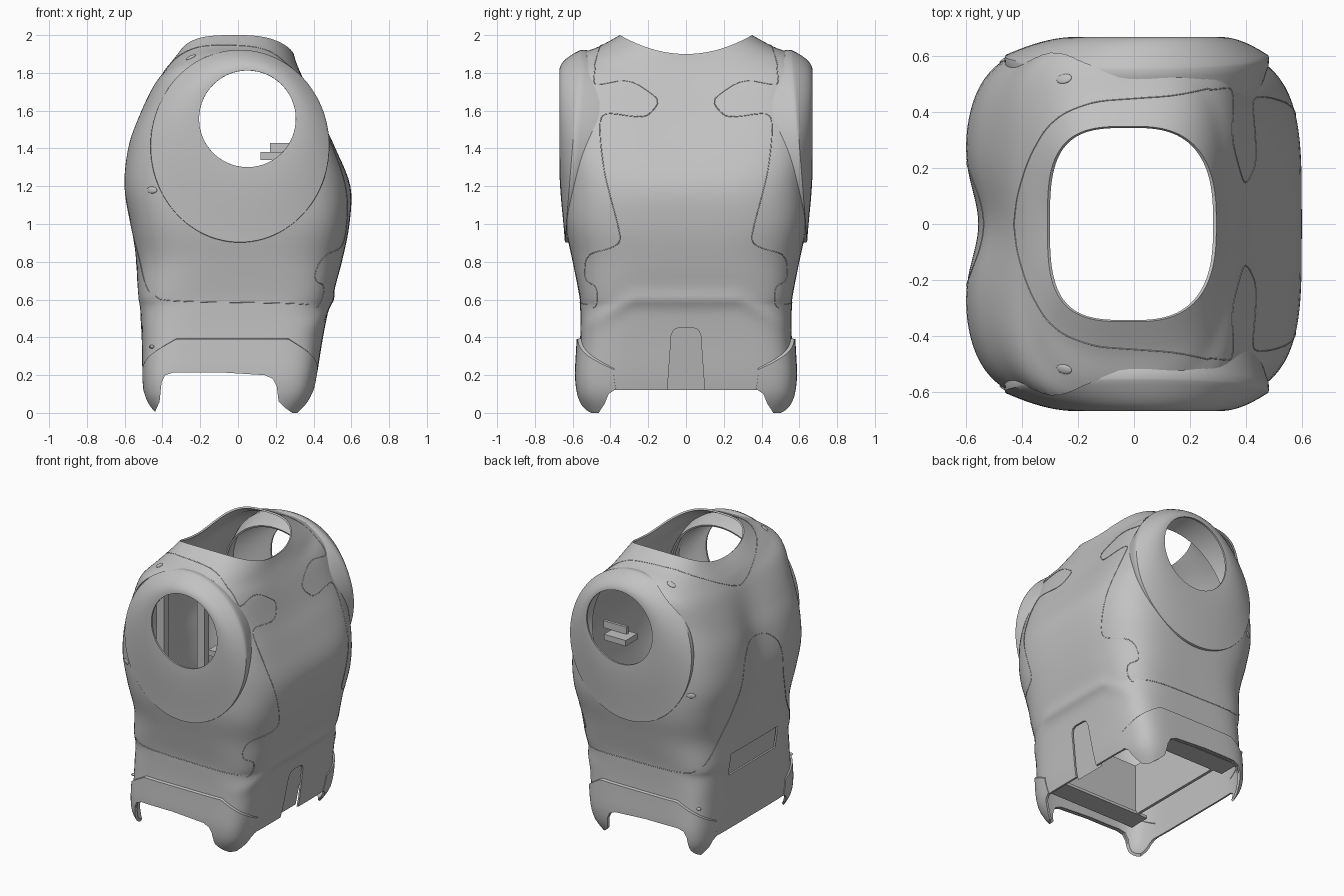
import bpy, bmesh, math
from math import sin, cos, pi
from mathutils import Vector, Matrix
from mathutils.bvhtree import BVHTree

cube = bpy.data.objects.get("Cube")
if cube:
    bpy.data.objects.remove(cube, do_unlink=True)

GREY = bpy.data.materials.new("shell grey")
GREY.use_nodes = True
GREY.diffuse_color = (.54, .54, .54, 1)
GREY.node_tree.nodes["Principled BSDF"].inputs["Base Color"].default_value = (.54, .54, .54, 1)


def add_mesh(name, verts, faces, fix=False):
    me = bpy.data.meshes.new(name)
    me.from_pydata(verts, [], faces)
    if fix:
        bm = bmesh.new()
        bm.from_mesh(me)
        bmesh.ops.recalc_face_normals(bm, faces=bm.faces)
        bm.to_mesh(me)
        bm.free()
    me.materials.append(GREY)
    ob = bpy.data.objects.new(name, me)
    bpy.context.collection.objects.link(ob)
    return ob


def grid(rows, closed):
    n = len(rows[0])
    verts = [p for r in rows for p in r]
    faces = []
    for i in range(len(rows) - 1):
        for j in range(n if closed else n - 1):
            k = (j + 1) % n
            faces.append((i * n + j, i * n + k, (i + 1) * n + k, (i + 1) * n + j))
    return verts, faces


def prism(name, poly, axis, lo, hi):
    n = len(poly)
    verts = [(u, d, v) if axis == "y" else (d, u, v) for d in (lo, hi) for u, v in poly]
    faces = [tuple(range(n)), tuple(range(2 * n - 1, n - 1, -1))]
    faces += [(i, (i + 1) % n, n + (i + 1) % n, n + i) for i in range(n)]
    return add_mesh(name, verts, faces, fix=True)


def box(name, x, y, z):
    return prism(name, [(x[0], z[0]), (x[1], z[0]), (x[1], z[1]), (x[0], z[1])], "y", *y)


def finish(ob, mirror=False, thick=0.012, cutters=()):
    """Mirror front to back, thicken, cut, then smooth with sharp edges."""
    if mirror:
        ob.modifiers.new("mirror", "MIRROR").use_axis = (False, True, False)
    mod = ob.modifiers.new("wall", "SOLIDIFY")
    mod.thickness, mod.offset = thick, -1
    for c in cutters:
        mod = ob.modifiers.new("cut", "BOOLEAN")
        mod.operation, mod.solver, mod.object = "DIFFERENCE", "EXACT", c
        c.hide_render = True
    bpy.ops.object.select_all(action="DESELECT")
    ob.select_set(True)
    bpy.context.view_layer.objects.active = ob
    for mod in list(ob.modifiers):
        bpy.ops.object.modifier_apply(modifier=mod.name)
    bpy.ops.object.shade_smooth_by_angle(angle=math.radians(35))


# Torso rings: height, lift at front and back, -x, +x, half depth, +x and -x squareness
RINGS = [
    (0, 0, -.455, .335, .535, 7, 7), (.12, 0, -.5, .4, .57, 7, 7),
    (.4, 0, -.51, .45, .56, 6, 6), (.55, 0, -.52, .48, .56, 5, 5),
    (.62, 0, -.53, .5, .565, 5, 5), (.8, 0, -.54, .55, .6, 4, 4),
    (1, 0, -.575, .59, .64, 4, 4), (1.2, 0, -.61, .595, .65, 4, 4),
    (1.4, .03, -.59, .515, .65, 5, 3.8), (1.55, .09, -.535, .44, .65, 4.5, 3.5),
    (1.7, .11, -.46, .375, .65, 4, 3.5), (1.79, .1, -.4, .335, .58, 3, 3),
    (1.85, .09, -.355, .31, .46, 3, 3), (1.9, .1, -.31, .295, .35, 2.7, 3.3)]
LAST = len(RINGS) - 1


def ring(t):
    i = min(int(t), LAST - 1)
    f = t - i
    p = [RINGS[min(max(i + k, 0), LAST)] for k in (-1, 0, 1, 2)]
    return [b + f / 2 * (c - a + f * (2 * a - 5 * b + 4 * c - d + f * (3 * (b - c) + d - a)))
            for a, b, c, d in zip(*p)]


def surf(t, phi):
    z, lift, xl, xr, yh, nr, nl = ring(t)
    cx, a = (xl + xr) / 2, (xr - xl) / 2
    c, s = cos(phi), sin(phi)
    n = nr if c > 0 else nl
    r = (abs(c / a) ** n + abs(s / yh) ** n) ** (-1 / n)
    x, y = cx + r * c, r * s
    if c < 0 and .8 < z < 1.8:      # spine hollow
        x += .055 * math.exp(-(y / .17) ** 2) * sin(pi * (z - .8))
    if c > 0:                       # hip ridge, dropping towards the corners
        ridge = .6 - .55 * max(0, abs(y) - .28)
        x += .014 * c * math.exp(-((z - ridge) / .04) ** 2)
    return (x, y, z + lift * (y / yh) ** 2)


def ring_at(z):
    lo, hi = 0.0, 3.0
    for _ in range(25):
        mid = (lo + hi) / 2
        lo, hi = (mid, hi) if ring(mid)[0] < z else (lo, mid)
    return lo


SEG = 144
body_verts, body_faces = grid([[surf(k / 5, 2 * pi * j / SEG) for j in range(SEG)]
                               for k in range(LAST * 5 + 1)], True)
tree = BVHTree.FromPolygons([Vector(v) for v in body_verts], body_faces)
body = add_mesh("torso_shell", body_verts, body_faces)

# Cutters: leg arches, side opening, slot and recess
arch = prism("arch_cutter", [(-.45, -.02), (-.415, .06), (-.405, .16), (-.385, .2), (-.34, .215),
                             (-.1, .215), (.14, .2), (.185, .18), (.205, .14), (.215, .06),
                             (.245, .03), (.315, -.02)], "y", -1, 1)
half = [(.475, -.02), (.43, .05), (.41, .1), (.38, .12)]
sides = prism("side_cutter", half + [(-y, z) for y, z in reversed(half)], "x", -1, 1)
slot_half = [(.1, .1), (.078, .41), (.065, .44), (.04, .45)]
slot = prism("slot_cutter", slot_half + [(-y, z) for y, z in reversed(slot_half)], "x", .33, 1)
recess = box("recess_cutter", (-1, -.46), (-.26, .26), (.51, .66))

DISC = (.01, 1.412, .472, .508)
HOLE = (.05, 1.557, .256, .256)
angles = [2 * pi * j / 96 for j in range(96)]


def ellipse(e, a, k=1.0):
    return e[0] + e[2] * k * cos(a), e[1] + e[3] * k * sin(a)


def rim_depth(z):
    return .56 + .08 * (1.92 - z)


def rim_loop(k, back, sy=-1):
    return [(x, sy * (rim_depth(z) - back), z) for x, z in (ellipse(DISC, a, k) for a in angles)]


# Shoulder openings: tapered cutters that follow the skirts of the discs
cutters = [arch, sides, slot, recess]
for sy in (-1, 1):
    verts, faces = grid([rim_loop(.85, .15, sy), rim_loop(.999, .02, sy), rim_loop(1.003, 0, sy),
                         rim_loop(1.003, -.4, sy)], True)
    n = len(angles)
    faces += [tuple(range(n)), tuple(range(3 * n, 4 * n))]
    cutters.append(add_mesh("shoulder_cutter", verts, faces, fix=True))
finish(body, cutters=cutters)

# Domed shoulder discs with round arm openings
rows = [rim_loop(.9, .17), rim_loop(1, .035), rim_loop(1.004, .008)]
for i in range(15):
    r = 1 - i / 14
    row = []
    for a in angles:
        (x0, z0), (x1, z1) = ellipse(HOLE, a), ellipse(DISC, a)
        x, z = x0 + (x1 - x0) * r, z0 + (z1 - z0) * r
        e = rim_depth(z)
        row.append((x, -(e + (.67 - e) * (1 - r ** 2)), z))
    rows.append(row)
finish(add_mesh("shoulder_discs", *grid(rows, True)), mirror=True)

# Flared lower guards wrapping the front and back corners
rows = [[] for _ in range(11)]
for j in range(91):
    ang = -51 + 102 * j / 90
    off = abs(ang)
    top = .39 if off < 28 else .39 - .12 * (off - 28) / 17 if off < 45 else .27 - .04 * (off - 45) / 6
    for i in range(10):
        z = top * i / 9
        x, y, _ = surf(ring_at(z), math.radians(ang - 90))
        rows[i].append((x * 1.008, y * (1.004 + .03 * min(1, z / .2)), z))
    x, y, z = surf(ring_at(top + .006), math.radians(ang - 90))
    rows[10].append((x * .99, y * .99, z))
finish(add_mesh("lower_guards", *grid(rows, False)), mirror=True, cutters=[arch, sides])
for c in cutters:
    bpy.data.objects.remove(c, do_unlink=True)

# Backs of the slot and the recess
add_mesh("slot_back", [(.365, -.12, .12), (.365, .12, .12), (.435, .12, .47), (.435, -.12, .47)],
         [(0, 1, 2, 3)])
box("recess_back", (-.5, -.49), (-.28, .28), (.49, .68))

# Inner frame around the central shaft
for s in (-1, 1):
    box("frame_end_wall", (-.34, .32), (s * .38, s * .4), (.24, .6))
    box("frame_shelf", (-.42, .38), (s * .37, s * .52), (.24, .26))
    box("spine_column", (-.46, -.4), (s * .2, s * .25), (.6, 1.55))
    box("arm_bracket", (.12, .29), (s * .37, s * .5), (1.34, 1.38))
    box("bracket_rib", (.17, .35), (s * .4, s * .42), (1.38, 1.43))
for x in (-.35, .32):
    box("frame_side_wall", (x, x + .02), (-.4, .4), (.24, .6))


# Seams and studs laid on the shell
def hit(axis, u, v, sy=1):
    o, d = {"x": ((3, u * sy, v), (-1, 0, 0)), "-x": ((-3, u * sy, v), (1, 0, 0)),
            "y": ((u, -3 * sy, v), (0, sy, 0)), "z": ((u, v * sy, 4), (0, 0, -1))}[axis]
    return tree.ray_cast(Vector(o), Vector(d))[:2]


def seam(name, axis, pts):
    pts = [Vector(p) for p in pts]
    for _ in range(2):              # round the corners
        cut = [p.lerp(q, f) for p, q in zip(pts, pts[1:]) for f in (.22, .78)]
        pts = [pts[0]] + cut[1:-1] + [pts[-1]]
    for sy in (-1, 1):
        path = []
        for p, q in zip(pts, pts[1:]):
            n = max(1, int((q - p).length / .02))
            for k in range(n):
                spot = hit(axis, *p.lerp(q, k / n), sy)[0]
                if spot:
                    path.append(spot)
        cu = bpy.data.curves.new(name, "CURVE")
        cu.dimensions, cu.bevel_depth, cu.bevel_resolution = "3D", .0025, 1
        sp = cu.splines.new("POLY")
        sp.points.add(len(path) - 1)
        for point, spot in zip(sp.points, path):
            point.co = (*spot, 1)
        cu.materials.append(GREY)
        bpy.context.collection.objects.link(bpy.data.objects.new(name, cu))


seam("collar_seam", "z", [(-.43, 0), (-.42, .1), (-.38, .23), (-.32, .34), (-.25, .4), (-.14, .44),
                          (0, .45), (.15, .46), (.29, .49)])
seam("side_panel_seam", "x", [(.48, 1.84), (.49, 1.75), (.47, 1.735), (.3, 1.77), (.15, 1.67),
                              (.15, 1.63), (.2, 1.575), (.25, 1.565), (.42, 1.59), (.455, 1.56),
                              (.455, 1.45), (.43, 1.25), (.35, .96), (.35, .9), (.4, .87),
                              (.53, .84), (.54, .7), (.47, .67), (.47, .56), (.53, .55)])
seam("waist_seam", "y", [(-.44, .62), (-.4, .59), (.36, .58), (.42, .56)])
seam("back_panel_seam", "-x", [(0, 1.4), (.1, 1.39), (.18, 1.32), (.21, 1.25), (.24, 1.1),
                               (.3, .95), (.4, .75), (.5, .62)])

for axis, u, v, r in (("y", -.455, 1.18, .03), ("z", -.25, .52, .03), ("y", -.455, .35, .015)):
    for sy in (-1, 1):
        p, n = hit(axis, u, v, sy)
        bpy.ops.mesh.primitive_uv_sphere_add(segments=20, ring_count=10, radius=1, location=p)
        ob = bpy.context.object
        ob.name = "oval_stud"
        ob.scale = (r, r * .6, .007 if r > .02 else .02)
        side = (Vector((1, 0, 0)) - n * n.x).normalized()
        ob.rotation_euler = Matrix((side, n.cross(side), n)).transposed().to_euler()
        ob.data.materials.append(GREY)
        bpy.ops.object.shade_smooth()
